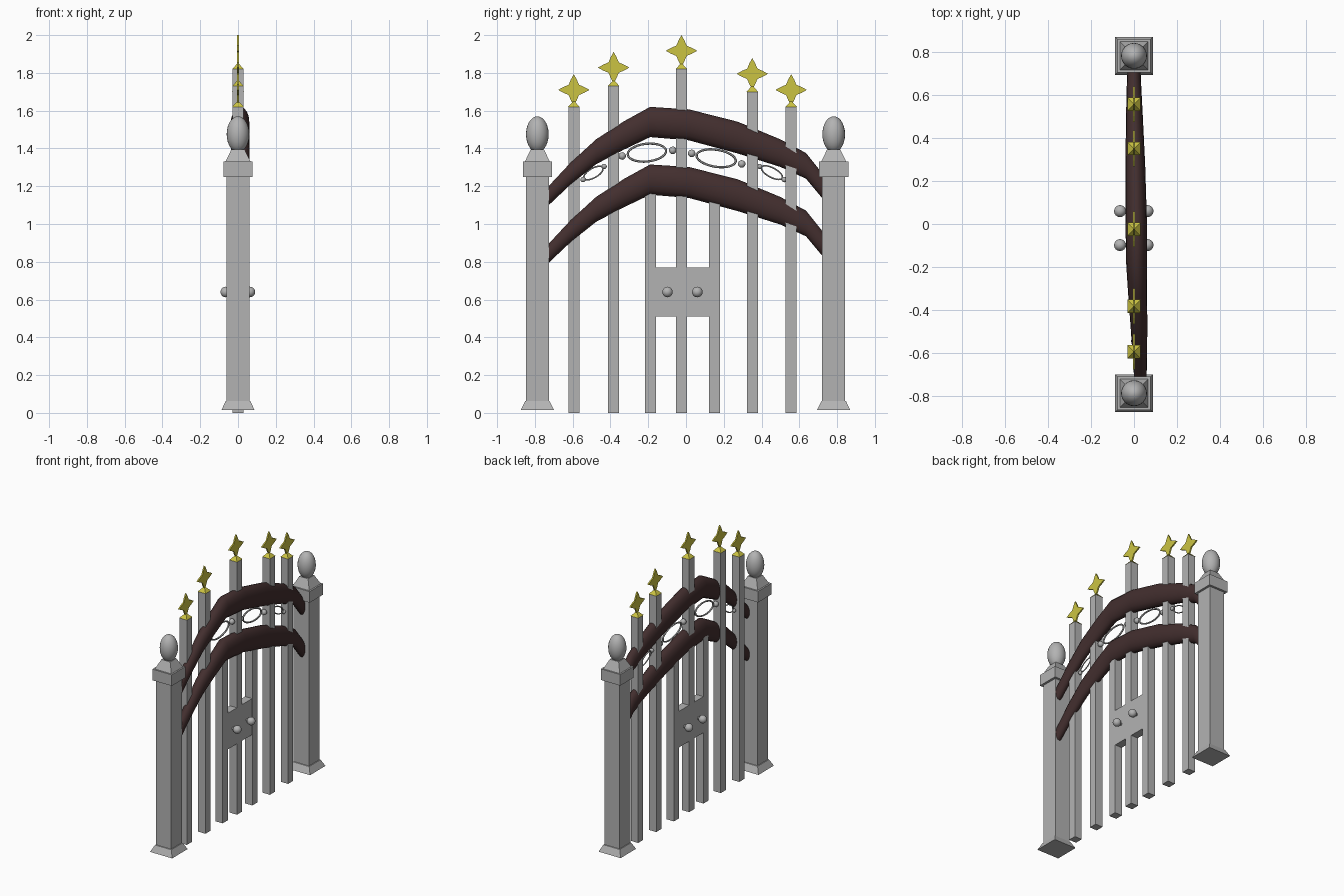
import bpy, bmesh, math
from mathutils import Vector, Matrix

if "Cube" in bpy.data.objects:
    bpy.data.objects.remove(bpy.data.objects["Cube"])


def material(name, rgb):
    m = bpy.data.materials.new(name)
    m.diffuse_color = (*rgb, 1)
    m.use_nodes = True
    m.node_tree.nodes["Principled BSDF"].inputs["Base Color"].default_value = m.diffuse_color
    return m


GREY = material("grey_metal", (0.45, 0.45, 0.45))
BROWN = material("dark_brown", (0.056, 0.028, 0.028))
GOLD = material("gold", (0.60, 0.55, 0.055))


def finish(name, bm, mat, smooth=False):
    bmesh.ops.recalc_face_normals(bm, faces=bm.faces)
    for f in bm.faces:
        f.smooth = smooth
    me = bpy.data.meshes.new(name)
    bm.to_mesh(me)
    bm.free()
    me.materials.append(mat)
    ob = bpy.data.objects.new(name, me)
    bpy.context.collection.objects.link(ob)
    if smooth:
        bpy.ops.object.select_all(action='DESELECT')
        ob.select_set(True)
        bpy.context.view_layer.objects.active = ob
        bpy.ops.object.shade_smooth_by_angle(angle=math.radians(40))
    return ob


def loft(name, rings, mat, closed=False, smooth=False):
    """Skin a list of point rings; cap the ends unless closed."""
    bm = bmesh.new()
    vs = [[bm.verts.new(p) for p in r] for r in rings]
    n = len(vs[0])
    pairs = list(zip(vs, vs[1:])) + ([(vs[-1], vs[0])] if closed else [])
    for a, b in pairs:
        for i in range(n):
            j = (i + 1) % n
            bm.faces.new((a[i], a[j], b[j], b[i]))
    if not closed:
        bm.faces.new(vs[0])
        bm.faces.new(vs[-1])
    return finish(name, bm, mat, smooth)


def square_stack(name, y, profile, mat):
    """Square section tower from (half width, z) pairs."""
    rings = [[(sx * h, y + sy * h, z) for sx, sy in ((-1, -1), (1, -1), (1, 1), (-1, 1))]
             for h, z in profile]
    return loft(name, rings, mat)


def ball(name, centre, r, rz=None, seg=16):
    bm = bmesh.new()
    bmesh.ops.create_uvsphere(bm, u_segments=seg, v_segments=seg // 2 + 2, radius=1)
    bmesh.ops.scale(bm, vec=(r, r, rz or r), verts=bm.verts)
    bmesh.ops.translate(bm, vec=centre, verts=bm.verts)
    return finish(name, bm, GREY, True)


# Gate posts with flared foot, cap block and egg finial
for side, y in (("left", -0.787), ("right", 0.782)):
    square_stack(side + "_post", y, [(0.088, 0.015), (0.065, 0.062), (0.061, 0.064), (0.061, 1.25),
                                     (0.077, 1.25), (0.077, 1.33), (0.066, 1.33), (0.035, 1.395)], GREY)
    ball(side + "_finial", (0, y, 1.475), 0.06, 0.095, 24)


def star(name, y, z, r=0.083, t=0.005):
    """Flat four pointed star with curved-in sides."""
    pts = []
    for k in range(4):
        for ang, d in ((0, r), (16, 0.057), (33, 0.043), (45, 0.039), (57, 0.043), (74, 0.057)):
            a = math.radians(ang + 90 * k)
            pts.append((y + d * math.cos(a), z + d * math.sin(a)))
    loft(name, [[(x, *p) for p in pts] for x in (-t, t)], GOLD)


# Upright bars; tall ones carry a gold pyramid and star
BARS = [(-0.594, 1.62, 1.71), (-0.383, 1.73, 1.828), (-0.187, 1.22, None), (-0.024, 1.82, 1.917),
        (0.150, 1.20, None), (0.351, 1.70, 1.795), (0.557, 1.62, 1.71)]
for i, (y, top, star_z) in enumerate(BARS, 1):
    square_stack(f"bar_{i}", y, [(0.029, 0), (0.029, top)], GREY)
    if star_z:
        square_stack(f"bar_cap_{i}", y, [(0.031, top), (0.003, top + 0.03)], GOLD)
        star(f"star_{i}", y, star_z)

# Swelling arched rails: y, centre z, half height, centre x, half depth
ARCH = [(-0.735, 1.142, 0.05, 0.03, 0.028), (-0.61, 1.268, 0.058, 0.027, 0.034),
        (-0.475, 1.383, 0.066, 0.023, 0.039), (-0.33, 1.468, 0.075, 0.017, 0.044),
        (-0.19, 1.54, 0.08, 0.012, 0.048), (0.015, 1.525, 0.082, 0.01, 0.05),
        (0.275, 1.457, 0.084, 0.006, 0.046), (0.50, 1.375, 0.073, 0.002, 0.039),
        (0.635, 1.308, 0.068, 0.0, 0.034), (0.725, 1.198, 0.066, 0.0, 0.03)]
for name, drop in (("upper_arch", 0), ("lower_arch", 0.305)):
    rings = [[(cx + hx * math.cos(a), y, z - drop + hz * math.sin(a))
              for a in (2 * math.pi * k / 16 for k in range(16))]
             for y, z, hz, cx, hx in ARCH]
    loft(name, rings, BROWN, smooth=True)


def oval_ring(name, y, z, a, b, tilt, tube):
    """Thin oval hoop in the plane of the gate."""
    rot = Matrix.Rotation(math.radians(tilt), 3, 'X')
    rings = []
    for k in range(28):
        t = 2 * math.pi * k / 28
        p = Vector((0, a * math.cos(t), b * math.sin(t)))
        n = Vector((0, math.cos(t) / a, math.sin(t) / b)).normalized()
        ring = []
        for j in range(6):
            u = 2 * math.pi * j / 6
            q = p + tube * (n * math.cos(u) + Vector((1, 0, 0)) * math.sin(u))
            ring.append(rot @ q + Vector((0, y, z)))
        rings.append(ring)
    loft(name, rings, GREY, closed=True, smooth=True)


# Scrollwork between the arches: hoops and beads
HOOPS = [(-0.490, 1.270, 0.057, 0.025, 30, 0.004), (-0.207, 1.378, 0.102, 0.047, 6, 0.006),
         (0.160, 1.348, 0.105, 0.045, -9, 0.006), (0.455, 1.272, 0.062, 0.025, -28, 0.004)]
for i, h in enumerate(HOOPS, 1):
    oval_ring(f"hoop_{i}", *h)
BEADS = [(-0.545, 1.235, 0.014), (-0.433, 1.305, 0.014), (-0.338, 1.36, 0.02), (-0.07, 1.39, 0.02),
         (0.03, 1.374, 0.02), (0.295, 1.318, 0.02), (0.39, 1.305, 0.014), (0.52, 1.235, 0.014)]
for i, (y, z, r) in enumerate(BEADS, 1):
    ball(f"bead_{i}", (0, y, z), r, seg=12)

# Lock plate between the middle bars
loft("lock_plate", [[(x, -0.17, 0.51), (x, 0.13, 0.51), (x, 0.13, 0.77), (x, -0.17, 0.77)]
                    for x in (-0.028, 0.028)], GREY)

# Door knobs on both faces, each on a short stem
for i, y in enumerate((-0.098, 0.06), 1):
    loft(f"knob_stem_{i}", [[(x, y + 0.01 * math.cos(k * math.pi / 4), 0.64 + 0.01 * math.sin(k * math.pi / 4))
                             for k in range(8)] for x in (-0.05, 0.05)], GREY)
    for side, x in (("back", -0.065), ("front", 0.063)):
        ball(f"{side}_knob_{i}", (x, y, 0.64), 0.028)
